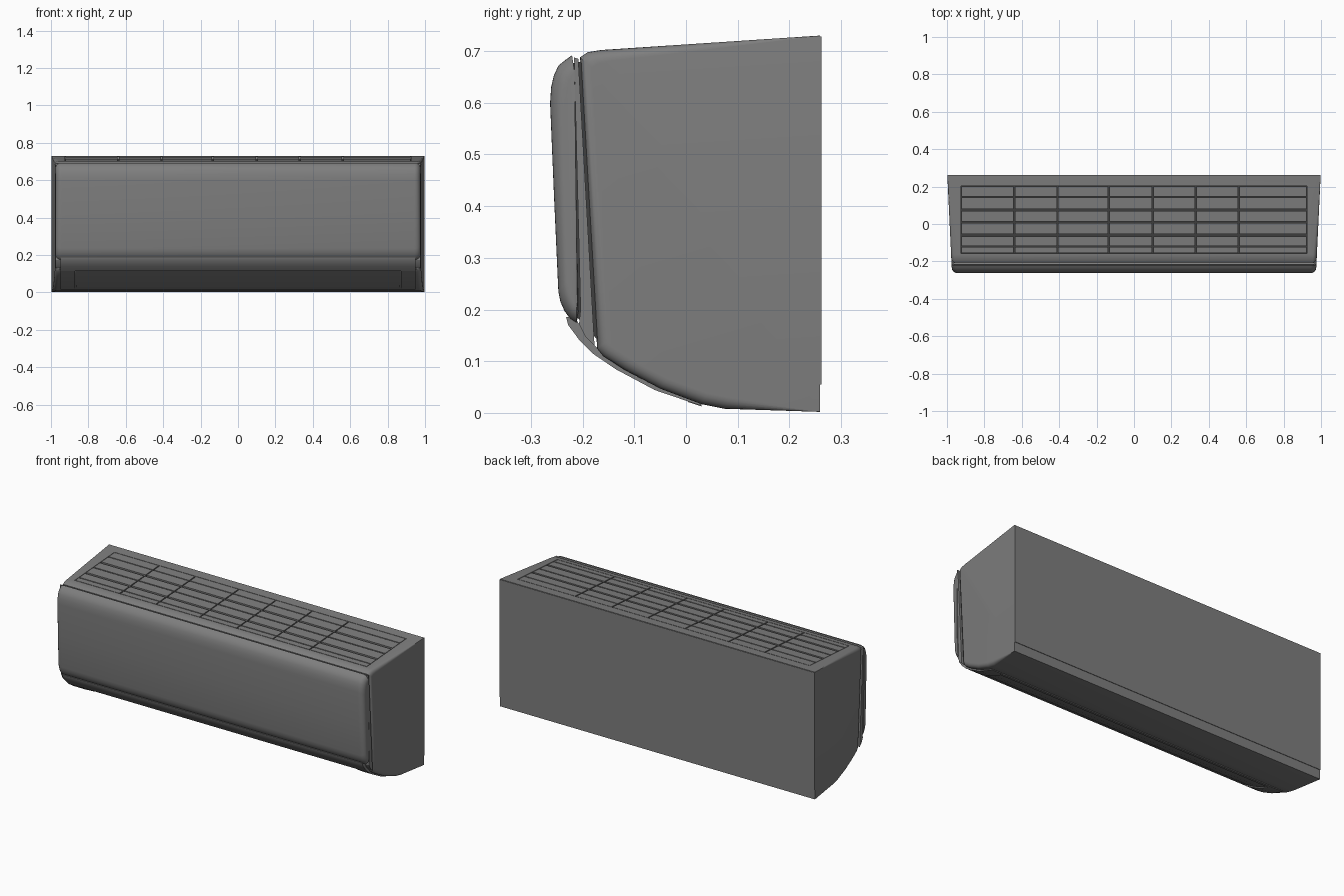
import bpy, bmesh, math

if "Cube" in bpy.data.objects:
    bpy.data.objects.remove(bpy.data.objects["Cube"])


def material(name, c):
    m = bpy.data.materials.new(name)
    m.diffuse_color = (c, c, c, 1)
    m.use_nodes = True
    m.node_tree.nodes["Principled BSDF"].inputs["Base Color"].default_value = m.diffuse_color
    return m


GREY = material("mid grey", 0.21)
DARK = material("shadow grey", 0.05)


def width(y):
    """Half width of the housing, tapering towards the front."""
    return 0.998 - 0.045 * (0.262 - y)


def loft(name, prof, x0, x1, mat=GREY, r=0.0, pivot=(0, 0), ext=(1, 1), keep_back=False, steps=5):
    """Sweep a (y, z) profile along x; the ends may be rounded by r. x0/x1 are functions of y."""
    ends = []
    for i in range(steps + 1 if r else 1):
        a = math.pi / 2 * (1 - i / steps)
        ends.append((r * (1 - math.sin(a)), r * (1 - math.cos(a))))
    stations = [(x0, e, 1) for e in ends] + [(x1, e, -1) for e in reversed(ends)]
    bm = bmesh.new()
    rings = []
    for fx, (inset, shrink), sign in stations:
        ring = []
        for y, z in prof:
            k = min(1, (0.262 - y) / 0.15) if keep_back else 1
            py = pivot[0] + (y - pivot[0]) * (1 - shrink * k / ext[0])
            pz = pivot[1] + (z - pivot[1]) * (1 - shrink * k / ext[1])
            ring.append(bm.verts.new((fx(y) + sign * inset * k, py, pz)))
        rings.append(ring)
    n = len(prof)
    for a, b in zip(rings, rings[1:]):
        for j in range(n):
            bm.faces.new((a[j], a[(j + 1) % n], b[(j + 1) % n], b[j]))
    bm.faces.new(rings[0])
    bm.faces.new(rings[-1])
    bmesh.ops.recalc_face_normals(bm, faces=bm.faces)
    me = bpy.data.meshes.new(name)
    bm.to_mesh(me)
    bm.free()
    me.materials.append(mat)
    ob = bpy.data.objects.new(name, me)
    bpy.context.collection.objects.link(ob)
    return ob


def smooth(ob, angle=32):
    bpy.ops.object.select_all(action='DESELECT')
    ob.select_set(True)
    bpy.context.view_layer.objects.active = ob
    bpy.ops.object.shade_smooth_by_angle(angle=math.radians(angle))


def full(name, prof, inset=0.0, **kw):
    return loft(name, prof, lambda y: -width(y) + inset, lambda y: width(y) - inset, **kw)


def span(name, prof, a, b, **kw):
    return loft(name, prof, lambda y: a, lambda y: b, **kw)


def top(y):
    """Height of the sloping top surface."""
    return 0.713 + 0.066 * y


def strip(ya, yb, up, down):
    return [(ya, top(ya) - down), (yb, top(yb) - down), (yb, top(yb) + up), (ya, top(ya) + up)]


# Main housing
housing = full("housing", [
    (0.259, 0.002), (0.259, top(0.259)), (-0.165, top(-0.165)), (-0.19, 0.698), (-0.205, 0.688),
    (-0.172, 0.125), (-0.16, 0.11), (-0.12, 0.084), (-0.05, 0.047), (0.03, 0.017), (0.075, 0.008)],
    r=0.022, pivot=(0.259, 0.36), ext=(0.46, 0.36), keep_back=True)

# Opening for the top grille
cutter = span("grille_cutter", strip(-0.157, 0.203, 0.05, 0.022), -0.925, 0.925)
cutter.hide_render = True
mod = housing.modifiers.new("opening", 'BOOLEAN')
mod.object = cutter
mod.solver = 'EXACT'
bpy.context.view_layer.objects.active = housing
bpy.ops.object.modifier_apply(modifier=mod.name)
bpy.data.objects.remove(cutter)
smooth(housing)

# Dark grille floor and the slats above it
span("grille_floor", strip(-0.157, 0.203, -0.017, 0.024), -0.925, 0.925, mat=DARK)
gaps = [(-0.157, 0.006), (-0.12, 0.006), (-0.06, 0.013), (0.01, 0.007),
        (0.075, 0.013), (0.145, 0.006), (0.203, 0.006)]
ribs = [-0.925, -0.64, -0.41, -0.135, 0.1, 0.33, 0.56, 0.925]
for (ya, ga), (yb, gb) in zip(gaps, gaps[1:]):
    for xa, xb in zip(ribs, ribs[1:]):
        span("grille_slat", strip(ya + ga / 2, yb - gb / 2, 0, 0.014), xa + 0.003, xb - 0.003)

# Flat plate on the back
span("back_plate", [(0.255, 0.055), (0.262, 0.055), (0.262, 0.728), (0.255, 0.728)], -0.997, 0.997)

# Dark core seen through the front seams
full("seam_core", [(-0.17, 0.14), (-0.19, 0.683), (-0.225, 0.675), (-0.215, 0.19)],
     inset=0.014, mat=DARK)

# Trim strip between housing and front panel
smooth(full("trim_strip", [
    (-0.177, 0.13), (-0.2085, 0.685), (-0.2165, 0.688), (-0.204, 0.20), (-0.207, 0.172), (-0.195, 0.148)],
    inset=0.002))

# Front panel with rounded ends
smooth(full("front_panel", [
    (-0.208, 0.19), (-0.2205, 0.692), (-0.232, 0.684), (-0.247, 0.672), (-0.256, 0.652),
    (-0.261, 0.63), (-0.263, 0.60), (-0.255, 0.41), (-0.247, 0.235), (-0.243, 0.215),
    (-0.235, 0.197), (-0.224, 0.182), (-0.212, 0.174)],
    r=0.032, pivot=(-0.212, 0.43), ext=(0.055, 0.26), steps=7), 40)

# Air outlet: upper band, two end pieces and the closed vane between them
smooth(span("outlet_band", [
    (-0.232, 0.186), (-0.228, 0.170), (-0.205, 0.139), (-0.178, 0.113),
    (-0.165, 0.118), (-0.195, 0.150), (-0.215, 0.186)], -0.95, 0.95))
for s in (-1, 1):
    a, b = sorted((s * 0.872, s * 0.95))
    smooth(span("outlet_end", [
        (-0.178, 0.113), (-0.135, 0.084), (-0.06, 0.044), (0.028, 0.014),
        (0.028, 0.03), (-0.05, 0.06), (-0.165, 0.125)], a, b))
smooth(span("outlet_vane", [
    (-0.171, 0.114), (-0.125, 0.084), (-0.055, 0.046), (0.0, 0.025),
    (0.0, 0.04), (-0.05, 0.06), (-0.155, 0.125)], -0.866, 0.866))
# Lower lip of the outlet
span("outlet_lip", [(0.004, 0.021), (0.03, 0.0125), (0.03, 0.025), (0.004, 0.034)], -0.872, 0.872)
